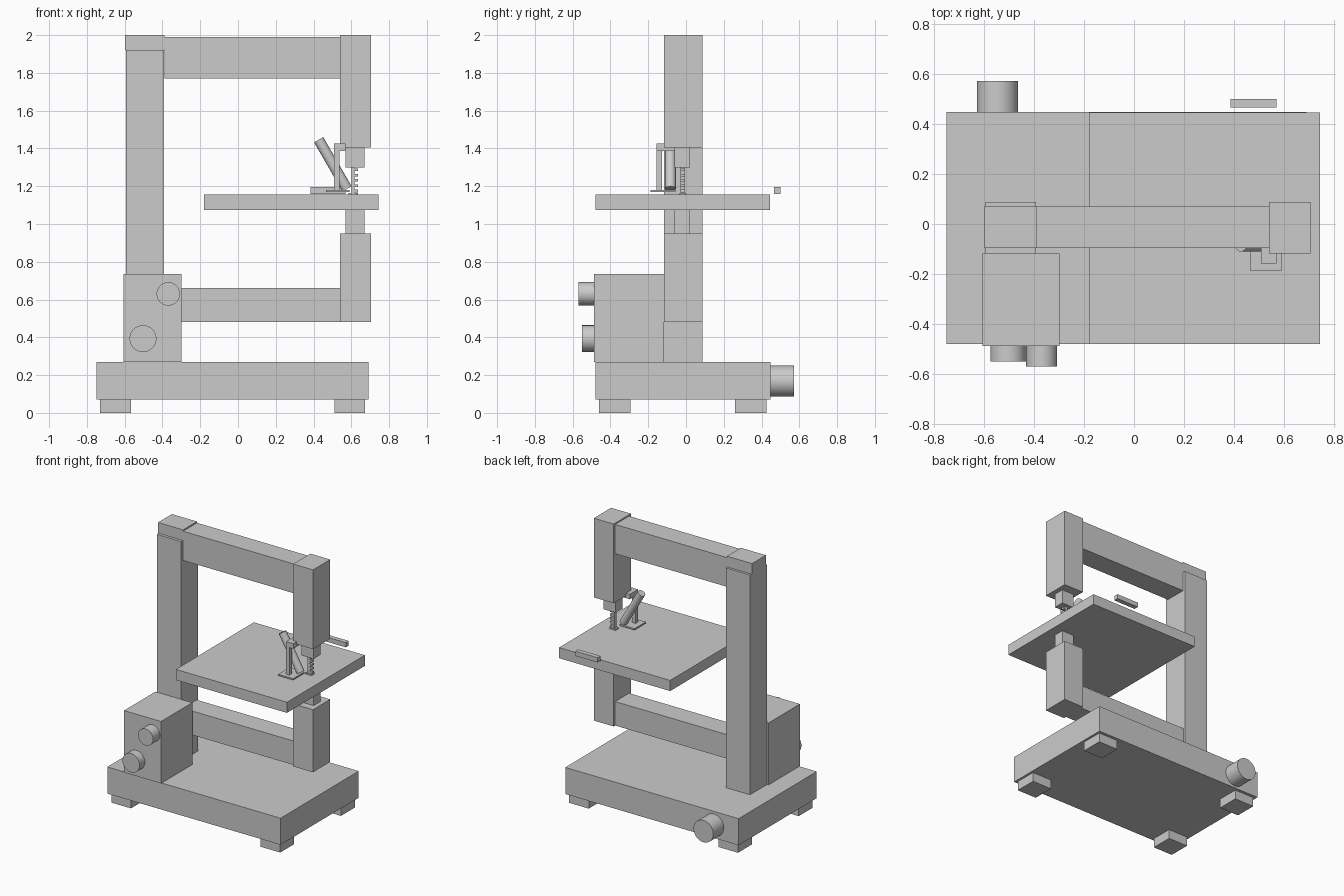
import bpy
import bmesh
from math import pi
from mathutils import Vector

if "Cube" in bpy.data.objects:
    bpy.data.objects.remove(bpy.data.objects["Cube"], do_unlink=True)

grey = bpy.data.materials.new("machine grey")
grey.use_nodes = True
colour = (0.6, 0.6, 0.6, 1)
grey.diffuse_color = colour
grey.node_tree.nodes["Principled BSDF"].inputs["Base Color"].default_value = colour


def finish(name, bm):
    mesh = bpy.data.meshes.new(name)
    bmesh.ops.recalc_face_normals(bm, faces=bm.faces)
    bm.to_mesh(mesh)
    bm.free()
    mesh.materials.append(grey)
    obj = bpy.data.objects.new(name, mesh)
    bpy.context.collection.objects.link(obj)
    return obj


def box(name, x, y, z):
    """Box from its (min, max) range on each axis."""
    bm = bmesh.new()
    bmesh.ops.create_cube(bm, size=1)
    for v in bm.verts:
        v.co = [r[0] + (c + 0.5) * (r[1] - r[0]) for c, r in zip(v.co, (x, y, z))]
    return finish(name, bm)


def rod(name, start, end, radius):
    """Smooth cylinder between two points."""
    start, end = Vector(start), Vector(end)
    axis = end - start
    bm = bmesh.new()
    bmesh.ops.create_cone(bm, cap_ends=True, segments=48, radius1=radius,
                          radius2=radius, depth=axis.length)
    obj = finish(name, bm)
    obj.location = (start + end) / 2
    obj.rotation_euler = axis.to_track_quat("Z", "Y").to_euler()
    bpy.ops.object.select_all(action="DESELECT")
    obj.select_set(True)
    bpy.context.view_layer.objects.active = obj
    bpy.ops.object.shade_smooth_by_angle(angle=pi / 6)
    return obj


# Base and feet
box("base", (-0.75, 0.69), (-0.48, 0.447), (0.07, 0.27))
for side, x in (("right", -0.73), ("left", 0.51)):
    for end, y in (("front", -0.46), ("back", 0.26)):
        box(f"{end}_{side}_foot", (x, x + 0.163), (y, y + 0.165), (0, 0.07))

# C-shaped frame: rear post, two arms and the two blade columns
column_y, arm_y = (-0.117, 0.087), (-0.096, 0.069)
box("main_post", (-0.593, -0.392), column_y, (0.27, 1.92))
box("post_cap", (-0.597, -0.389), arm_y, (1.92, 2.0))
box("upper_arm", (-0.389, 0.54), arm_y, (1.77, 1.99))
box("lower_arm", (-0.392, 0.54), arm_y, (0.48, 0.66))
box("upper_column", (0.54, 0.705), column_y, (1.405, 2.0))
box("lower_column", (0.54, 0.705), column_y, (0.48, 0.95))

# Blade guides and work table
guide_x, guide_y = (0.57, 0.67), (-0.06, 0.02)
box("upper_guide", guide_x, guide_y, (1.3, 1.405))
box("lower_guide", guide_x, guide_y, (0.95, 1.075))
box("table", (-0.18, 0.743), (-0.48, 0.445), (1.075, 1.155))
box("table_back_bar", (0.385, 0.57), (0.465, 0.5), (1.16, 1.195))

# Saw blade with a row of teeth
blade_y = (-0.03, -0.005)
box("blade", (0.6, 0.618), blade_y, (1.155, 1.3))
box("blade_insert", (0.585, 0.635), (-0.035, 0), (1.155, 1.165))
for i in range(5):
    z = 1.168 + i * 0.028
    box(f"blade_tooth_{i + 1}", (0.618, 0.634), blade_y, (z, z + 0.014))

# Hold-down clamp and dust tube
box("clamp_arm", (0.508, 0.57), (-0.157, -0.06), (1.387, 1.425))
box("clamp_post", (0.508, 0.537), (-0.157, -0.128), (1.18, 1.387))
box("clamp_foot", (0.466, 0.59), (-0.188, -0.055), (1.169, 1.18))
rod("dust_tube", (0.427, -0.082, 1.446), (0.577, -0.082, 1.186), 0.028)

# Control box with knobs, and the motor stub at the back
box("control_box", (-0.605, -0.298), (-0.488, -0.117), (0.27, 0.735))
rod("lower_knob", (-0.503, -0.488, 0.393), (-0.503, -0.55, 0.393), 0.071)
rod("upper_knob", (-0.369, -0.488, 0.63), (-0.369, -0.57, 0.63), 0.062)
rod("motor_stub", (-0.545, 0.447, 0.168), (-0.545, 0.572, 0.168), 0.082)
